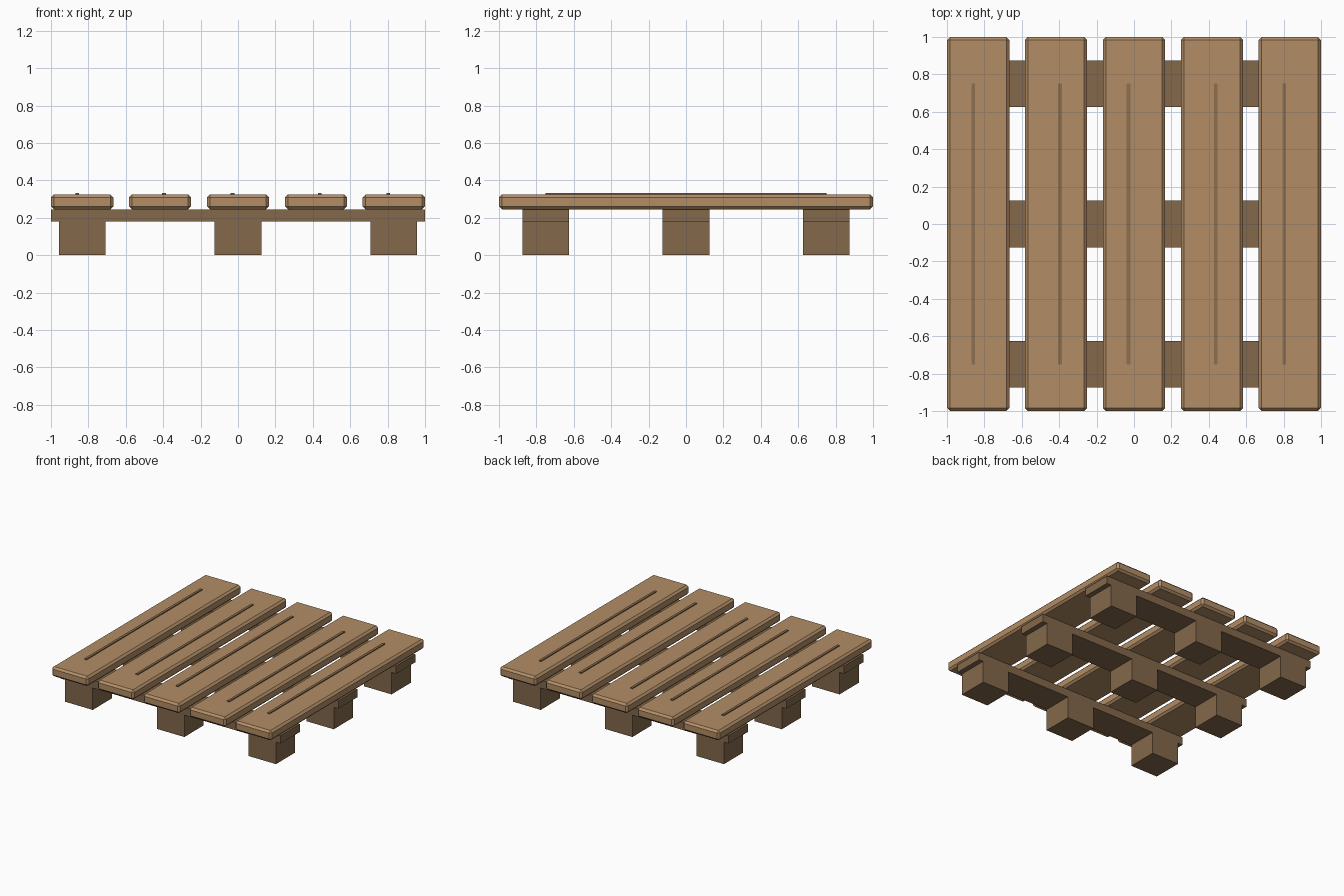
import bpy

if "Cube" in bpy.data.objects:
    bpy.data.objects.remove(bpy.data.objects["Cube"])


def material(name, color):
    mat = bpy.data.materials.new(name)
    mat.diffuse_color = (*color, 1)
    mat.use_nodes = True
    mat.node_tree.nodes["Principled BSDF"].inputs["Base Color"].default_value = mat.diffuse_color
    return mat


LIGHT_WOOD = material("light_wood", (0.45, 0.27, 0.135))
DARK_WOOD = material("dark_wood", (0.23, 0.14, 0.07))
GRAIN_WOOD = material("grain_wood", (0.27, 0.16, 0.08))


def box(name, center_x, center_y, size_x, size_y, z0, z1, mat, bevel=0):
    bpy.ops.mesh.primitive_cube_add(size=1, location=(center_x, center_y, (z0 + z1) / 2))
    obj = bpy.context.object
    obj.name = name
    obj.scale = (size_x, size_y, z1 - z0)
    bpy.ops.object.transform_apply(location=False, rotation=False, scale=True)
    obj.data.materials.append(mat)
    if bevel:
        mod = obj.modifiers.new("chamfer", "BEVEL")
        mod.width = bevel
        mod.segments = 1
    return obj


# Deck boards, each with a thin raised grain strip
board_x = [-0.833, -0.417, 0, 0.417, 0.833]
grain_x = [-0.86, -0.395, -0.03, 0.437, 0.803]
for i, (x, gx) in enumerate(zip(board_x, grain_x), 1):
    box(f"deck_board_{i}", x, 0, 0.333, 2.0, 0.245, 0.325, LIGHT_WOOD, 0.016)
    box(f"grain_strip_{i}", gx, 0, 0.02, 1.5, 0.317, 0.333, GRAIN_WOOD)

# Cross beams, each carried by three foot blocks
for row, y in enumerate((-0.75, 0, 0.75), 1):
    box(f"cross_beam_{row}", 0, y, 2.0, 0.25, 0.18, 0.245, DARK_WOOD)
    for col, x in enumerate((-0.833, 0, 0.833), 1):
        box(f"foot_block_{row}_{col}", x, y, 0.25, 0.25, 0, 0.18, DARK_WOOD)
